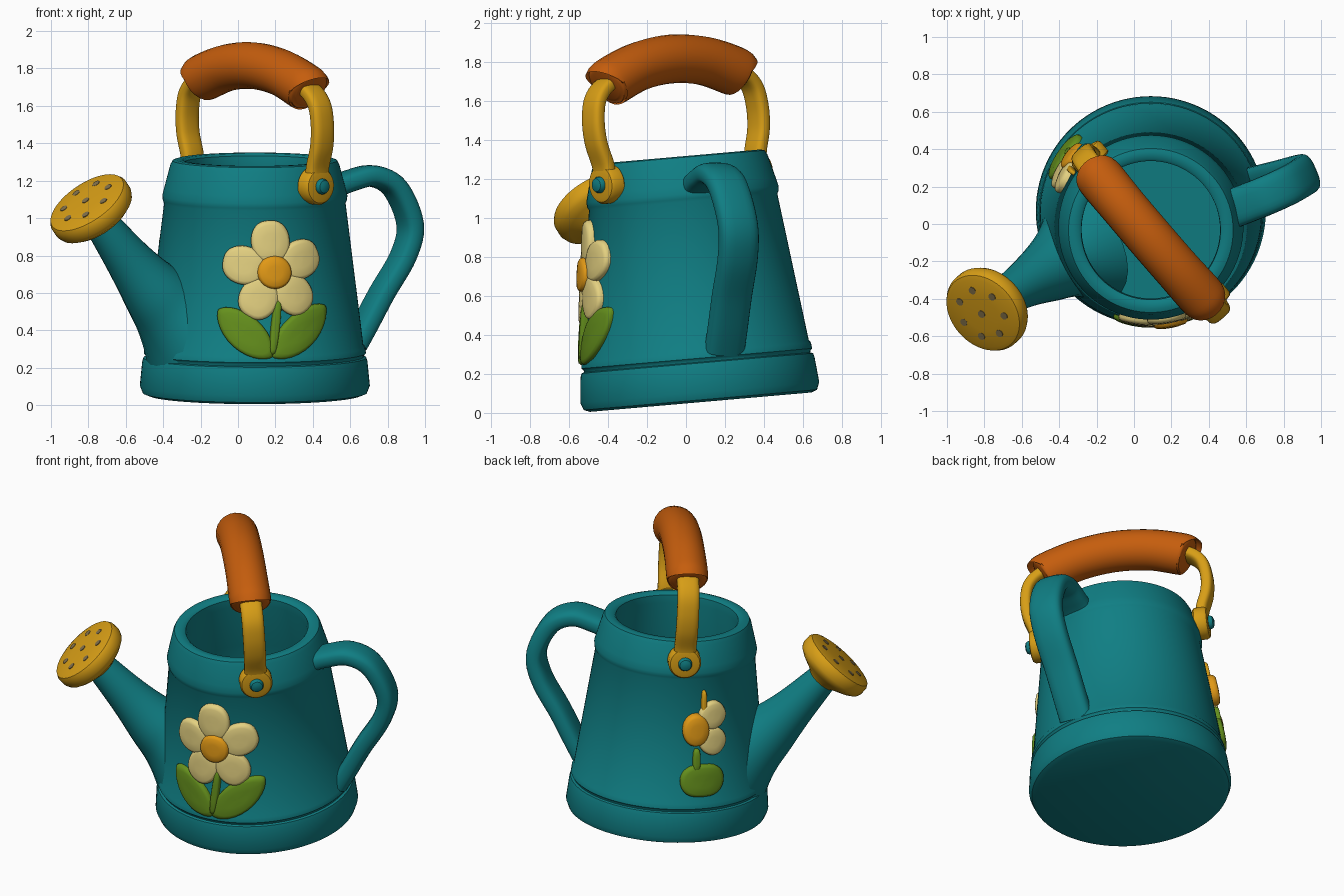
import bpy, bmesh, math
from mathutils import Vector, Matrix

cube = bpy.data.objects.get("Cube")
if cube:
    bpy.data.objects.remove(cube, do_unlink=True)


def material(name, rgb):
    m = bpy.data.materials.new(name)
    m.use_nodes = True
    m.diffuse_color = (*rgb, 1)
    m.node_tree.nodes["Principled BSDF"].inputs["Base Color"].default_value = (*rgb, 1)
    return m


TEAL = material("teal", (0.005, 0.21, 0.23))
YELLOW = material("yellow", (0.68, 0.34, 0.008))
ORANGE = material("burnt orange", (0.56, 0.11, 0.004))
CREAM = material("cream", (0.78, 0.64, 0.22))
AMBER = material("amber", (0.76, 0.32, 0.008))
GREEN = material("leaf green", (0.13, 0.28, 0.012))
DARK = material("dark hole", (0.22, 0.16, 0.07))

# The can leans slightly forward; CAN maps its upright frame to the world
CAN = Matrix.Translation((0.09, 0.075, 0.055)) @ Matrix.Rotation(math.radians(5), 4, 'X')


def finish(name, bm, mat, matrix=Matrix(), angle=40):
    bmesh.ops.remove_doubles(bm, verts=bm.verts, dist=1e-5)
    bmesh.ops.recalc_face_normals(bm, faces=bm.faces)
    bm.transform(matrix)
    mesh = bpy.data.meshes.new(name)
    bm.to_mesh(mesh)
    bm.free()
    mesh.materials.append(mat)
    mesh.shade_smooth()
    mesh.set_sharp_from_angle(angle=math.radians(angle))
    ob = bpy.data.objects.new(name, mesh)
    bpy.context.collection.objects.link(ob)
    return ob


def skin(bm, rings):
    """Bridge equal closed rings of points and cap both ends."""
    loops = [[bm.verts.new(p) for p in ring] for ring in rings]
    n = len(loops[0])
    for a, b in zip(loops, loops[1:]):
        for i in range(n):
            j = (i + 1) % n
            bm.faces.new((a[i], a[j], b[j], b[i]))
    bm.faces.new(loops[0][::-1])
    bm.faces.new(loops[-1])


def lathe(name, profile, mat, matrix=Matrix(), seg=64):
    bm = bmesh.new()
    turns = [2 * math.pi * i / seg for i in range(seg)]
    skin(bm, [[(r * math.cos(a), r * math.sin(a), z) for a in turns] for r, z in profile])
    return finish(name, bm, mat, matrix)


def smooth_path(points, steps=6):
    """Catmull-Rom through points carrying x, y, z, width, thickness."""
    p = [Vector(q) for q in points]
    p = [2 * p[0] - p[1]] + p + [2 * p[-1] - p[-2]]
    out = []
    for a, b, c, d in zip(p, p[1:], p[2:], p[3:]):
        for k in range(steps):
            t = k / steps
            out.append(0.5 * (2 * b + (c - a) * t + (2 * a - 5 * b + 4 * c - d) * t ** 2
                              + (3 * b - a - 3 * c + d) * t ** 3))
    return out + [p[-2]]


def sweep(name, points, side, mat, matrix=Matrix(), power=1.0, n=24):
    """Sweep an ellipse (power 1) or rounded bar (power < 1) along a path."""
    path = smooth_path(points)
    side = Vector(side).normalized()
    rings = []
    for i, q in enumerate(path):
        tan = (path[min(i + 1, len(path) - 1)] - path[max(i - 1, 0)]).to_3d().normalized()
        up = tan.cross(side).normalized()
        ring = []
        for k in range(n):
            c, s = math.cos(2 * math.pi * k / n), math.sin(2 * math.pi * k / n)
            c, s = (math.copysign(abs(v) ** power, v) / 2 for v in (c, s))
            ring.append(Vector(q[:3]) + side * c * q[3] + up * s * q[4])
        rings.append(ring)
    bm = bmesh.new()
    skin(bm, rings)
    return finish(name, bm, mat, matrix)


def aim(origin, direction):
    return Matrix.Translation(origin) @ Vector(direction).to_track_quat('Z', 'Y').to_matrix().to_4x4()


# Can body: outer wall with foot band and collar, then the hollow inside
lathe("can_body", [
    (0.57, 0.0), (0.6, 0.012), (0.615, 0.05), (0.602, 0.18), (0.596, 0.2), (0.582, 0.205),
    (0.584, 0.215), (0.594, 0.225), (0.59, 0.255), (0.58, 0.27), (0.485, 1.03),
    (0.492, 1.045), (0.495, 1.07), (0.485, 1.11), (0.452, 1.235), (0.44, 1.258),
    (0.42, 1.264), (0.385, 1.262), (0.372, 1.25), (0.37, 1.2), (0.42, 0.9), (0.5, 0.16),
    (0.48, 0.13)], TEAL, CAN, 96)

# Spout and its sprinkler head
sweep("spout", [(-0.26, -0.13, 0.42, 0.62, 0.62), (-0.37, -0.19, 0.52, 0.43, 0.43),
                (-0.46, -0.25, 0.62, 0.34, 0.34), (-0.58, -0.32, 0.77, 0.255, 0.255),
                (-0.74, -0.42, 0.985, 0.18, 0.18)], (0.5, -0.86, 0), TEAL)
HEAD = aim((-0.785, -0.455, 1.05), (-0.5, -0.45, 0.74))
lathe("sprinkler_head", [(0.085, -0.13), (0.1, -0.115), (0.19, -0.07), (0.225, -0.045), (0.236, -0.02),
                         (0.236, 0.025), (0.225, 0.045), (0.2, 0.053), (0.1, 0.06)], YELLOW, HEAD)
spots = [(0, 0)] + [(0.14 * math.cos(k * math.tau / 7), 0.14 * math.sin(k * math.tau / 7)) for k in range(7)]
for x, y in spots:
    top = 0.061 if x == y == 0 else 0.058
    lathe("sprinkler_hole", [(0.021, top - 0.006), (0.021, top + 0.002)], DARK,
          HEAD @ Matrix.Translation((x, y, 0)), 16)

# Side handle: a flat loop in an upright plane
loop = [(0.5, 1.16), (0.6, 1.2), (0.72, 1.225), (0.84, 1.16), (0.92, 0.97),
        (0.885, 0.8), (0.77, 0.6), (0.68, 0.43), (0.62, 0.32)]
sweep("side_handle", [(x, 0.11 + 0.42 * (x - 0.6) + 0.09 * (1.2 - z), z, 0.21, 0.115) for x, z in loop],
      (-0.39, 0.92, 0), TEAL, power=0.7)

# Carrying handle: strap, grip, and pivots on both ends
BAIL = CAN @ Matrix.Rotation(math.atan2(-0.76, 0.65), 4, 'Z')
half = [(0.51, 1.15), (0.515, 1.25), (0.55, 1.37), (0.555, 1.49), (0.525, 1.6), (0.43, 1.675), (0.22, 1.74)]
arc = half + [(0, 1.765)] + [(-s, z) for s, z in reversed(half)]
sweep("handle_strap", [(s, 0, z, 0.135, 0.075) for s, z in arc], (0, 1, 0), YELLOW, BAIL, 0.65)
grip_half = [(0.452, 1.658, 0.17), (0.44, 1.665, 0.235), (0.41, 1.68, 0.255), (0.22, 1.742, 0.25)]
grip = grip_half + [(0, 1.766, 0.25)] + [(-s, z, w) for s, z, w in reversed(grip_half)]
sweep("grip", [(s, 0, z, w, w) for s, z, w in grip], (0, 1, 0), ORANGE, BAIL)
for sign in (1, -1):
    pivot = BAIL @ aim((sign * 0.46, 0, 1.155), (sign, 0, 0))
    lathe("strap_end", [(0.09, 0), (0.1, 0.01), (0.1, 0.07), (0.09, 0.085), (0.07, 0.09)], YELLOW, pivot, 32)
    lathe("rivet", [(0.042, 0.08), (0.042, 0.1), (0.034, 0.115), (0.015, 0.122)], TEAL, pivot, 24)


def relief(name, azimuth, height, base, tip, width, rise, mat, power=1.0, n=28):
    """Raised rounded patch from base to tip, wrapped on the can wall."""
    base, tip = Vector(base), Vector(tip)
    mid, along = (base + tip) / 2, (tip - base) / 2
    across = Vector((-along.y, along.x)).normalized() * width / 2
    rings = []
    for f, h in ((1, -0.02), (1, 0.45 * rise), (0.93, 0.8 * rise), (0.8, 0.95 * rise), (0.4, rise), (0.05, rise)):
        ring = []
        for k in range(n):
            c, s = math.cos(math.tau * k / n), math.sin(math.tau * k / n)
            p = mid + f * (along * c + across * math.copysign(abs(s) ** power, s))
            z = height + p.y
            wall = 0.58 - 0.125 * (z - 0.27)
            a = math.radians(azimuth) + p.x / wall
            ring.append(((wall + h) * math.cos(a), (wall + h) * math.sin(a), z))
        rings.append(ring)
    bm = bmesh.new()
    skin(bm, rings)
    return finish(name, bm, mat, CAN, 60)


def petal(azimuth, height, degrees, length, width):
    d = Vector((math.cos(math.radians(degrees)), math.sin(math.radians(degrees))))
    relief("petal", azimuth, height, d * 0.05, d * length, width, 0.035, CREAM, 0.8)


# Front flower
for k in range(5):
    petal(-79, 0.705, 95 + 72 * k, 0.275, 0.205)
relief("flower_centre", -79, 0.705, (-0.09, 0), (0.09, 0), 0.18, 0.055, AMBER)
relief("stem", -79, 0.705, (-0.02, -0.44), (0.02, -0.14), 0.045, 0.035, GREEN, 0.5)
for tip in ((-0.3, -0.2), (0.3, -0.19)):
    relief("leaf", -79, 0.705, (-0.02, -0.45), tip, 0.19, 0.03, GREEN, 1.3)

# Half flower on the far side
for degrees in (38, -35):
    petal(140, 0.72, degrees, 0.22, 0.17)
relief("side_flower_centre", 140, 0.72, (0, -0.1), (0, 0.1), 0.16, 0.05, AMBER)
relief("side_sprig", 140, 0.72, (0.05, 0.08), (0.05, 0.24), 0.03, 0.03, YELLOW, 0.5)
relief("side_stem", 140, 0.72, (0.01, -0.26), (0.01, -0.12), 0.045, 0.03, GREEN, 0.5)
relief("side_leaf", 140, 0.72, (0.05, -0.42), (0.05, -0.22), 0.28, 0.03, GREEN, 0.7)
